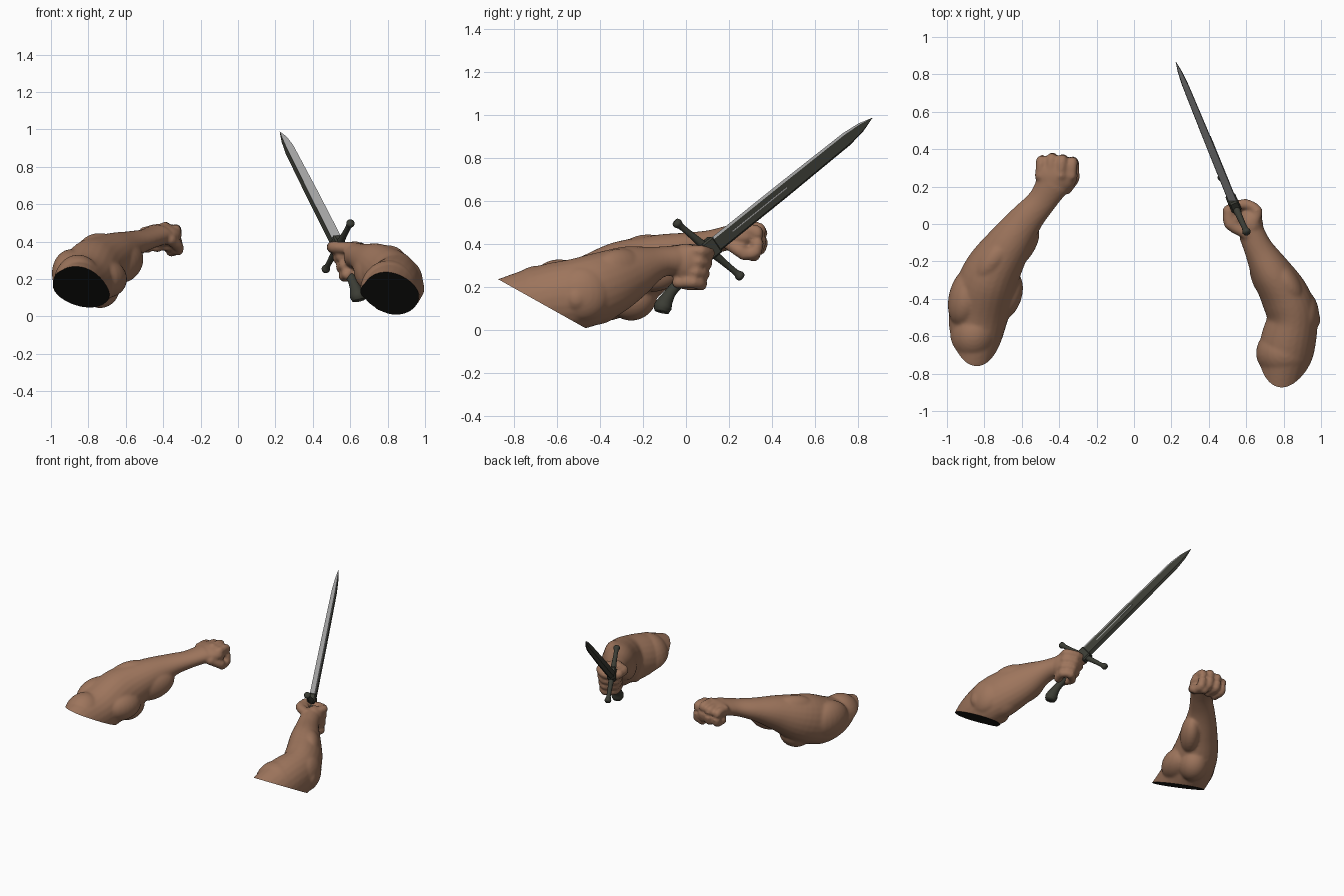
import bpy, bmesh, math
from mathutils import Vector, Matrix

if "Cube" in bpy.data.objects:
    bpy.data.objects.remove(bpy.data.objects["Cube"])


def material(name, rgb):
    m = bpy.data.materials.new(name)
    m.use_nodes = True
    m.diffuse_color = (*rgb, 1)
    m.node_tree.nodes["Principled BSDF"].inputs["Base Color"].default_value = (*rgb, 1)
    return m


skin = material("tan skin", (0.34, 0.178, 0.108))
dark_cut = material("black cut end", (0.012, 0.012, 0.010))
iron = material("dark iron", (0.044, 0.046, 0.035))
steel = material("bright steel", (0.38, 0.38, 0.38))


def make_object(name, bm, mats, smooth=True):
    bmesh.ops.recalc_face_normals(bm, faces=bm.faces)
    me = bpy.data.meshes.new(name)
    for f in bm.faces:
        f.smooth = smooth
    bm.to_mesh(me)
    bm.free()
    ob = bpy.data.objects.new(name, me)
    bpy.context.collection.objects.link(ob)
    for m in mats:
        me.materials.append(m)
    return ob


def spline(stations, steps):
    """Smooth interpolation through (x, y, z, side radius, up radius)."""
    p = [Vector(s) for s in stations]
    p = [2 * p[0] - p[1]] + p + [2 * p[-1] - p[-2]]
    out = []
    for a, b, c, d in zip(p, p[1:], p[2:], p[3:]):
        for i in range(steps):
            t = i / steps
            out.append(0.5 * (2 * b + (c - a) * t + (2 * a - 5 * b + 4 * c - d) * t * t
                              + (3 * b - a - 3 * c + d) * t ** 3))
    return out + [p[-2]]


def loft(bm, stations, sides=24, steps=6):
    pts = spline(stations, steps)
    rings = []
    for i, p in enumerate(pts):
        t = (pts[min(i + 1, len(pts) - 1)].xyz - pts[max(i - 1, 0)].xyz).normalized()
        side = t.cross(Vector((0, 0, 1))).normalized()
        up = side.cross(t)
        ring = []
        for k in range(sides):
            a = math.tau * k / sides
            ring.append(bm.verts.new(p.xyz + side * math.cos(a) * p[3] + up * math.sin(a) * p[4]))
        rings.append(ring)
    for r, s in zip(rings, rings[1:]):
        for k in range(sides):
            j = (k + 1) % sides
            bm.faces.new((r[k], r[j], s[j], s[k]))
    bm.faces.new(rings[0])
    bm.faces.new(rings[-1])


def ball(bm, centre, size, turn=0.0, tilt=0.0):
    mat = (Matrix.Translation(centre) @ Matrix.Rotation(turn, 4, 'Z')
           @ Matrix.Rotation(tilt, 4, 'X') @ Matrix.Diagonal((*size, 1)))
    bmesh.ops.create_uvsphere(bm, u_segments=24, v_segments=16, radius=1, matrix=mat)


def finger(bm, points, r):
    loft(bm, [(*p, r, r) for p in points], sides=14, steps=4)
    for p in points:
        ball(bm, p, (r * 1.06,) * 3)


def finish_arm(name, bm, cut_point, cut_normal):
    """Fuse the muscles, smooth them, then slice the shoulder end flat."""
    ob = make_object(name, bm, [skin, dark_cut])
    mod = ob.modifiers.new("fuse", 'REMESH')
    mod.mode, mod.voxel_size = 'VOXEL', 0.009
    mod = ob.modifiers.new("soften", 'SMOOTH')
    mod.factor, mod.iterations = 0.5, 7
    dg = bpy.context.evaluated_depsgraph_get()
    tmp = bpy.data.meshes.new_from_object(ob.evaluated_get(dg))
    ob.modifiers.clear()
    bm = bmesh.new()
    bm.from_mesh(tmp)
    bpy.data.meshes.remove(tmp)
    bmesh.ops.bisect_plane(bm, geom=bm.verts[:] + bm.edges[:] + bm.faces[:], plane_co=cut_point,
                           plane_no=cut_normal, clear_inner=True)
    for f in bm.faces:
        f.smooth, f.material_index = True, 0
    edges = [e for e in bm.edges if e.is_boundary]
    for f in bmesh.ops.holes_fill(bm, edges=edges, sides=0)["faces"]:
        f.smooth, f.material_index = False, 1
    bm.to_mesh(ob.data)
    bm.free()


# Right arm: bare fist, palm down
bm = bmesh.new()
loft(bm, [(-0.86, -0.88, 0.05, 0.10, 0.13), (-0.855, -0.70, 0.125, 0.125, 0.155),
          (-0.83, -0.48, 0.175, 0.16, 0.16), (-0.77, -0.28, 0.25, 0.155, 0.17),
          (-0.67, -0.11, 0.33, 0.122, 0.12), (-0.58, 0.02, 0.38, 0.092, 0.077),
          (-0.495, 0.12, 0.41, 0.078, 0.057), (-0.43, 0.22, 0.435, 0.09, 0.057)])
ball(bm, (-0.855, -0.59, 0.175), (0.13, 0.15, 0.155), -0.2)      # shoulder
ball(bm, (-0.89, -0.39, 0.23), (0.10, 0.17, 0.13), -0.25)        # outer elbow
ball(bm, (-0.70, -0.38, 0.20), (0.10, 0.15, 0.10), -0.35)        # biceps
ball(bm, (-0.735, -0.25, 0.155), (0.10, 0.12, 0.11), -0.5, 0.3)  # elbow underside
ball(bm, (-0.75, -0.19, 0.35), (0.075, 0.16, 0.095), -0.65, 0.1)  # forearm ridge
ball(bm, (-0.605, -0.125, 0.285), (0.07, 0.15, 0.10), -0.6, 0.35)  # inner forearm
ball(bm, (-0.415, 0.26, 0.435), (0.115, 0.10, 0.06))             # palm
for i in range(4):
    x, z = -0.50 + 0.055 * i, 0.485 - 0.013 * abs(i - 2)
    y = 0.35 - 0.012 * abs(i - 1.2)
    finger(bm, [(x, 0.26, z - 0.01), (x + 0.005, y, z - 0.015),
                (x + 0.012, y - 0.005, z - 0.085 - 0.007 * i),
                (x + 0.014, 0.27, z - 0.09 - 0.009 * i)], 0.029)
finger(bm, [(-0.36, 0.19, 0.41), (-0.32, 0.25, 0.37), (-0.355, 0.315, 0.35)], 0.03)
finish_arm("right_arm", bm, (-0.87, -0.74, 0.26), (0.18, 0.5, 1))

# Left arm: hand wrapped around the sword grip
bm = bmesh.new()
loft(bm, [(0.78, -1.02, 0.02, 0.10, 0.15), (0.79, -0.84, 0.075, 0.125, 0.165),
          (0.82, -0.65, 0.14, 0.148, 0.165), (0.845, -0.50, 0.17, 0.135, 0.165),
          (0.805, -0.38, 0.21, 0.13, 0.158), (0.73, -0.25, 0.27, 0.107, 0.127),
          (0.665, -0.13, 0.315, 0.078, 0.075), (0.625, -0.04, 0.325, 0.07, 0.07)])
ball(bm, (0.805, -0.69, 0.135), (0.153, 0.145, 0.165), 0.1)      # shoulder
ball(bm, (0.91, -0.48, 0.17), (0.08, 0.13, 0.13), 0.1)           # outer elbow
ball(bm, (0.955, -0.51, 0.15), (0.042, 0.05, 0.06))              # elbow point
ball(bm, (0.765, -0.49, 0.12), (0.055, 0.07, 0.09), 0.2)         # biceps
ball(bm, (0.81, -0.39, 0.125), (0.09, 0.13, 0.09), 0.4, 0.5)     # elbow underside
ball(bm, (0.81, -0.31, 0.285), (0.07, 0.14, 0.095), 0.6, 0.1)    # forearm ridge
ball(bm, (0.685, -0.28, 0.24), (0.06, 0.13, 0.09), 0.3, 0.45)    # inner forearm
ball(bm, (0.625, 0.00, 0.315), (0.065, 0.09, 0.088), 0.2)        # palm
for i in range(4):
    y, z, x = 0.07 - 0.012 * i, 0.367 - 0.048 * i, 0.016 * i
    finger(bm, [(0.64, y - 0.07, z), (0.657, y, z), (0.595 + x / 2, y + 0.036, z - 0.01),
                (0.52 + x, y + 0.01 - x / 2, z - 0.01), (0.535 + x, y - 0.05 - x / 2, z)], 0.028)
finger(bm, [(0.60, -0.05, 0.365), (0.515, 0.0, 0.37), (0.507, 0.07, 0.37)], 0.032)
finish_arm("left_arm", bm, (0.8, -0.87, 0.235), (0, 0.56, 1))

# Sword directions: along the blade, across its width, and out of the flat
hilt, tip = Vector((0.535, 0.105, 0.375)), Vector((0.224, 0.866, 0.987))
along = (tip - hilt).normalized()
guard_half = Vector((0.07, -0.155, 0.13))
across = (guard_half - along * guard_half.dot(along)).normalized()
flat = along.cross(across)
frame = Matrix((flat, across, along)).transposed().to_4x4()


def block(bm, offset, size):
    """Box placed in the sword's own directions, measured from the hilt."""
    mat = Matrix.Translation(hilt) @ frame @ Matrix.Translation(offset) @ Matrix.Diagonal((*size, 1))
    bmesh.ops.create_cube(bm, size=1, matrix=mat)


# Blade: thick section with a broad bright bevel along the upper edge
bm = bmesh.new()
section = [(0.8, 1), (1, 0.7), (1, -0.7), (0, -1), (-1, -0.6), (-1, 0.3)]
bright = (0, 5)
rings = []
for f, w, t in [(0, 0.041, 0.022), (0.45, 0.04, 0.020), (0.84, 0.035, 0.016),
                (0.93, 0.023, 0.010), (1, 0.001, 0.001)]:
    c = hilt.lerp(tip, f)
    rings.append([bm.verts.new(c + flat * a * t + across * b * w) for a, b in section])
for r, s in zip(rings, rings[1:]):
    for k in range(len(section)):
        j = (k + 1) % len(section)
        bm.faces.new((r[k], r[j], s[j], s[k])).material_index = int(k in bright)
bm.faces.new(rings[0])
bm.faces.new(rings[-1])
make_object("blade", bm, [iron, steel], smooth=False)

# Thin bright streak along the middle of the flat
bm = bmesh.new()
block(bm, (0.0205, 0.002, 0.31), (0.004, 0.005, 0.34))
make_object("blade_streak", bm, [steel], smooth=False)

# Crossguard with knobbed ends
bm = bmesh.new()
guard = []
for f, r in [(-1, 0.018), (-0.93, 0.023), (-0.8, 0.015), (-0.4, 0.017), (0, 0.022),
             (0.4, 0.017), (0.8, 0.015), (0.93, 0.023), (1, 0.018)]:
    guard.append((*(hilt + guard_half * f), r, r))
loft(bm, guard, sides=12, steps=3)
make_object("crossguard", bm, [iron])

# Collar block where blade meets guard
bm = bmesh.new()
block(bm, (0, 0, 0.01), (0.055, 0.09, 0.07))
bmesh.ops.bevel(bm, geom=bm.edges[:], offset=0.008, segments=1, affect='EDGES')
make_object("collar", bm, [iron], smooth=False)

# Grip and flared pommel
bm = bmesh.new()
loft(bm, [(*hilt, 0.024, 0.024), (0.575, 0.02, 0.275, 0.026, 0.026),
          (0.612, -0.06, 0.19, 0.025, 0.025), (0.63, -0.09, 0.145, 0.032, 0.032),
          (0.64, -0.107, 0.11, 0.042, 0.042), (0.645, -0.113, 0.085, 0.034, 0.034)],
     sides=16, steps=4)
make_object("grip_and_pommel", bm, [iron])
